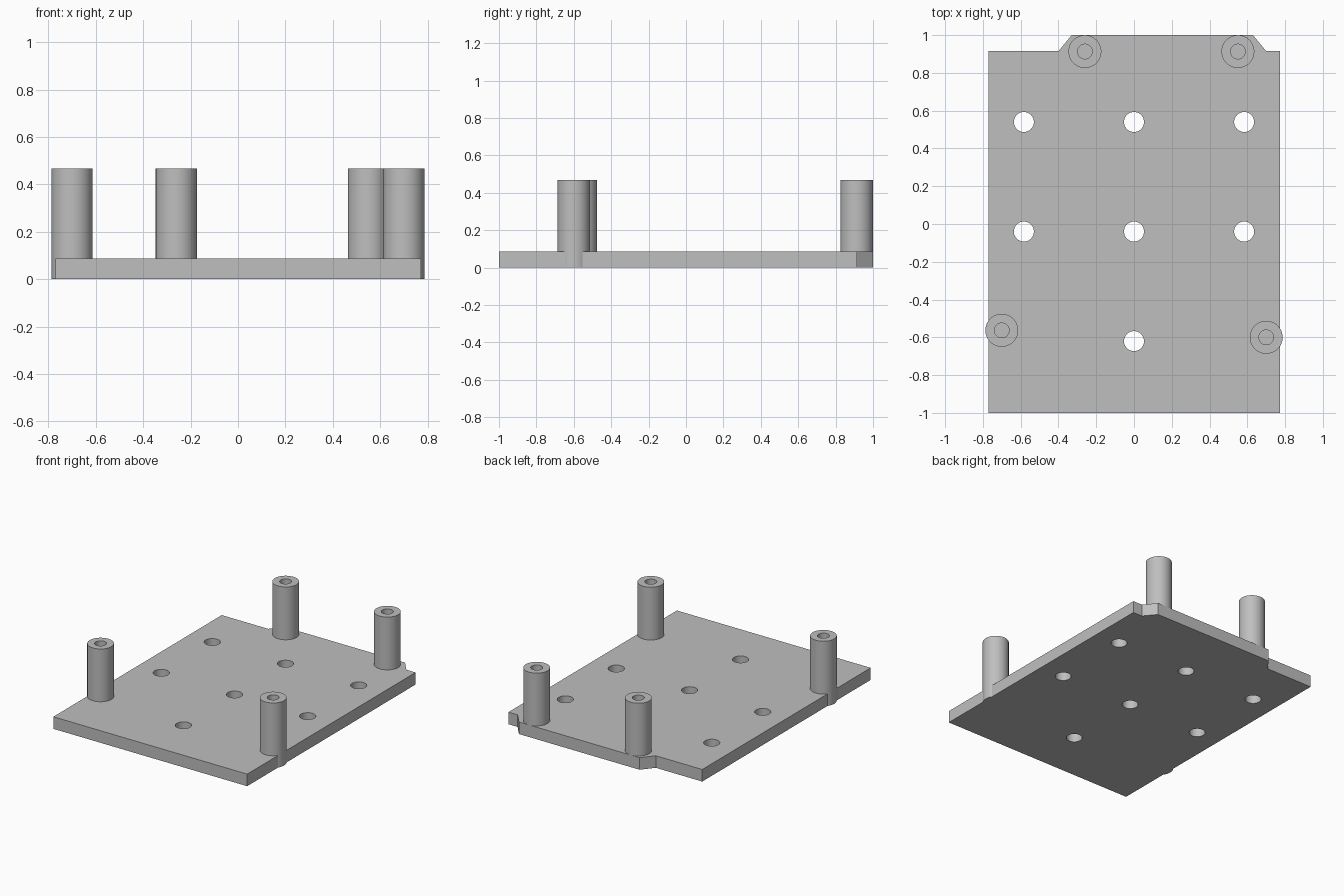
import bpy, bmesh, math

if "Cube" in bpy.data.objects:
    bpy.data.objects.remove(bpy.data.objects["Cube"])

PLATE_H, POST_H = 0.087, 0.467
POST_R, BORE_R, HOLE_R = 0.087, 0.039, 0.053

grey = bpy.data.materials.new("light_grey")
grey.diffuse_color = (0.52, 0.52, 0.52, 1)
grey.use_nodes = True
grey.node_tree.nodes["Principled BSDF"].inputs["Base Color"].default_value = grey.diffuse_color


def make_object(name, bm):
    bmesh.ops.recalc_face_normals(bm, faces=bm.faces[:])
    mesh = bpy.data.meshes.new(name)
    bm.to_mesh(mesh)
    bm.free()
    mesh.materials.append(grey)
    obj = bpy.data.objects.new(name, mesh)
    bpy.context.collection.objects.link(obj)
    return obj


def smooth(obj):
    bpy.ops.object.select_all(action='DESELECT')
    obj.select_set(True)
    bpy.context.view_layer.objects.active = obj
    bpy.ops.object.shade_smooth_by_angle(angle=math.radians(30))


def add_ring(bm, r, z, x=0, y=0, n=64):
    return [bm.verts.new((x + r * math.cos(2 * math.pi * i / n),
                          y + r * math.sin(2 * math.pi * i / n), z)) for i in range(n)]


def skin(bm, rings):
    # closed stack of rings with a cap at each end
    for a, b in zip(rings, rings[1:]):
        for i in range(len(a)):
            j = (i + 1) % len(a)
            bm.faces.new((a[i], a[j], b[j], b[i]))
    bm.faces.new(rings[0])
    bm.faces.new(rings[-1])


# base plate outline with the chamfered tab at the back
outline = [(-0.77, -1), (0.773, -1), (0.773, 0.915), (0.70, 0.915),
           (0.63, 1), (-0.33, 1), (-0.40, 0.915), (-0.77, 0.915)]
bm = bmesh.new()
skin(bm, [[bm.verts.new((x, y, z)) for x, y in outline] for z in (0, PLATE_H)])
plate = make_object("base_plate", bm)

# grid of through holes (front row has only the middle one)
bm = bmesh.new()
for y in (0.54, -0.04, -0.62):
    for x in (-0.583, 0, 0.583):
        if y > -0.5 or x == 0:
            skin(bm, [add_ring(bm, HOLE_R, z, x, y, 48) for z in (-0.1, 0.2)])
cutter = make_object("hole_cutter", bm)
cutter.hide_render = True
mod = plate.modifiers.new("holes", 'BOOLEAN')
mod.operation, mod.solver, mod.object = 'DIFFERENCE', 'EXACT', cutter
bpy.context.view_layer.objects.active = plate
bpy.ops.object.modifier_apply(modifier=mod.name)
bpy.data.objects.remove(cutter)
smooth(plate)

# standoff posts with blind bores
posts = {"back_left_post": (-0.26, 0.913), "back_right_post": (0.55, 0.913),
         "front_left_post": (-0.70, -0.563), "front_right_post": (0.70, -0.60)}
for name, (x, y) in posts.items():
    bm = bmesh.new()
    skin(bm, [add_ring(bm, r, z) for r, z in
              ((POST_R, 0), (POST_R, POST_H), (BORE_R, POST_H), (BORE_R, PLATE_H))])
    post = make_object(name, bm)
    post.location = (x, y, 0)
    smooth(post)
